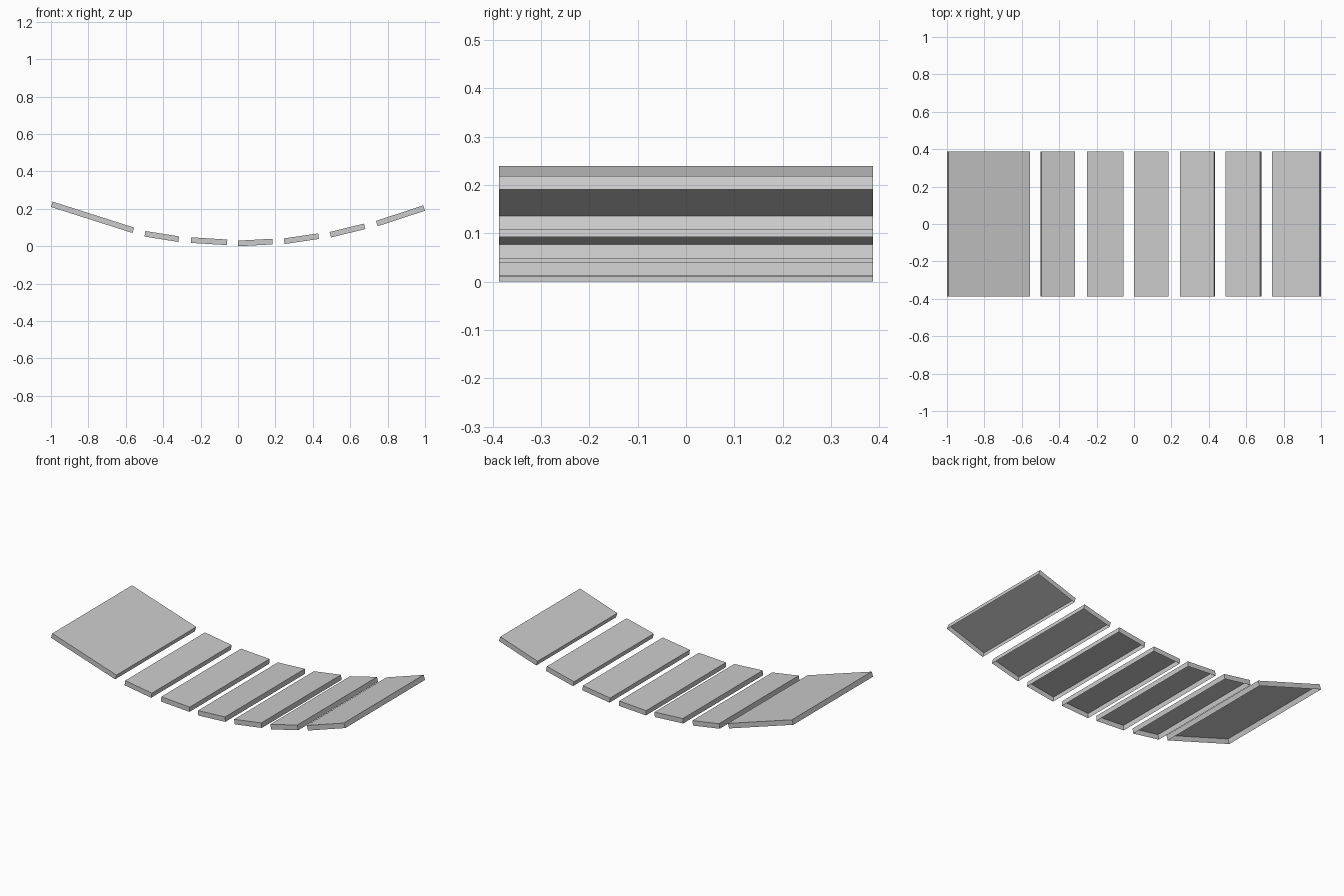
import bpy, bmesh
from mathutils import Vector

default = bpy.data.objects.get("Cube")
if default:
    bpy.data.objects.remove(default, do_unlink=True)

HALF_DEPTH = 0.387
THICKNESS = 0.03

grey = bpy.data.materials.new("plain_grey")
grey.use_nodes = True
grey.diffuse_color = (0.6, 0.6, 0.6, 1)
grey.node_tree.nodes["Principled BSDF"].inputs["Base Color"].default_value = grey.diffuse_color


def slat(name, x0, z0, x1, z1):
    """Tilted slat, open underneath, from its lower left to its lower right edge."""
    low, high = Vector((x0, 0, z0)), Vector((x1, 0, z1))
    along = (high - low).normalized()
    up = Vector((-along.z, 0, along.x)) * THICKNESS
    bm = bmesh.new()
    section = [low, low + up, high + up, high]
    front = [bm.verts.new(p + Vector((0, -HALF_DEPTH, 0))) for p in section]
    back = [bm.verts.new(p + Vector((0, HALF_DEPTH, 0))) for p in section]
    # End walls and top
    for i in range(3):
        bm.faces.new((front[i], front[i + 1], back[i + 1], back[i]))
    # Front and back walls
    bm.faces.new(front[::-1])
    bm.faces.new(back)
    bm.normal_update()
    # Orient every face outward
    centre = (low + high + up) / 2
    for face in bm.faces:
        if face.normal.dot(face.calc_center_median() - centre) < 0:
            face.normal_flip()
    mesh = bpy.data.meshes.new(name)
    bm.to_mesh(mesh)
    bm.free()
    mesh.materials.append(grey)
    obj = bpy.data.objects.new(name, mesh)
    bpy.context.collection.objects.link(obj)


# Slats following the sagging curve, from -x to +x
slat("wide_end_slat", -1.0, 0.21, -0.564, 0.071)
slat("right_outer_slat", -0.50, 0.052, -0.319, 0.023)
slat("right_inner_slat", -0.252, 0.018, -0.059, 0.006)
slat("middle_slat", 0.001, 0.0, 0.185, 0.01)
slat("left_inner_slat", 0.249, 0.012, 0.433, 0.039)
slat("left_outer_slat", 0.497, 0.047, 0.681, 0.092)
slat("narrow_end_slat", 0.747, 0.107, 1.0, 0.19)
